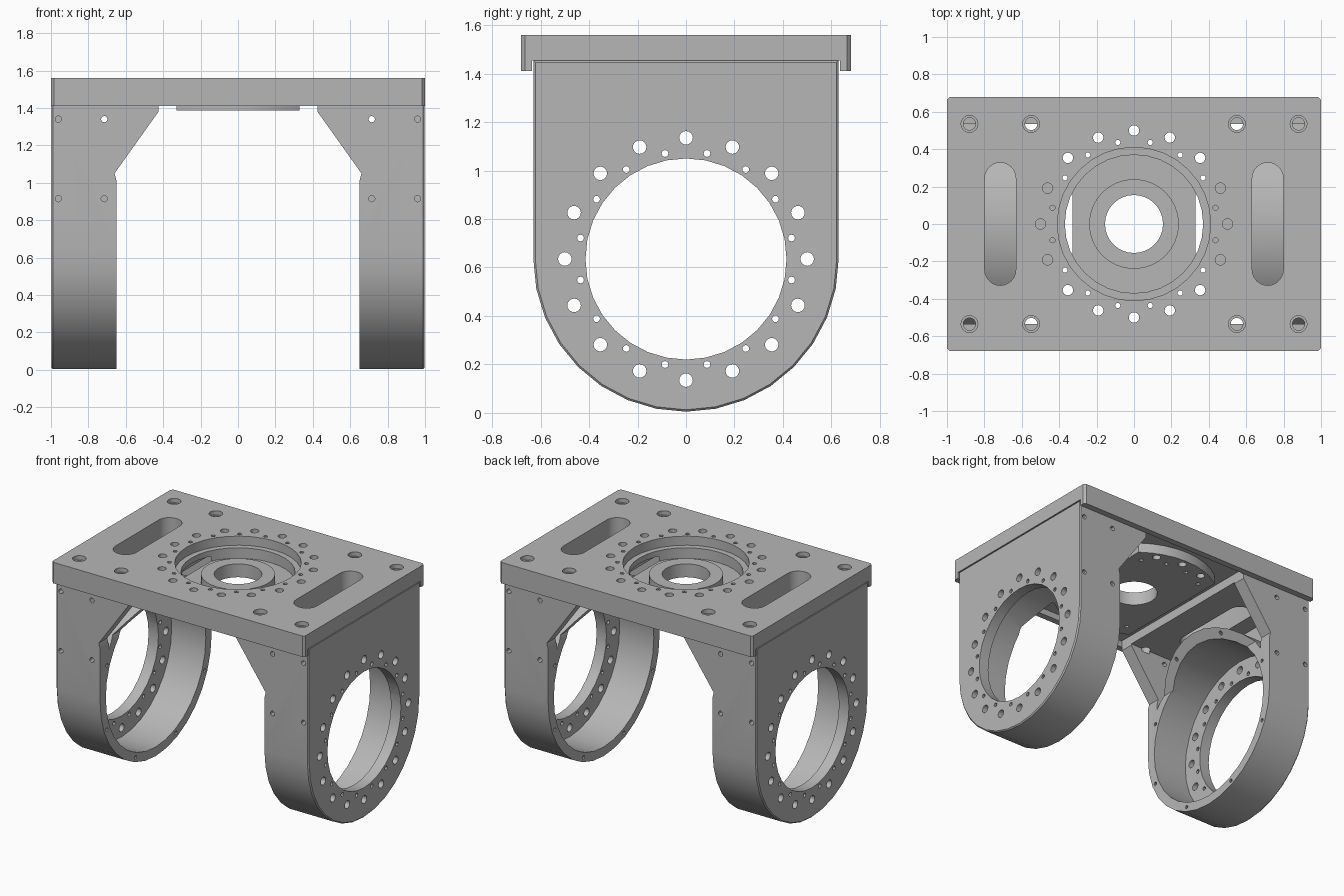
import bpy, bmesh
from math import sin, cos, pi, radians, asin

if "Cube" in bpy.data.objects:
    bpy.data.objects.remove(bpy.data.objects["Cube"], do_unlink=True)

grey = bpy.data.materials.new("machined grey")
grey.use_nodes = True
grey.diffuse_color = (0.47, 0.47, 0.47, 1)
grey.node_tree.nodes["Principled BSDF"].inputs["Base Color"].default_value = grey.diffuse_color

HUB = 0.635      # height of the leg bore axis
HALF = 0.63      # half width of a leg
SEAT = 1.455     # underside of the top plate


def circle(r, u=0, v=0, n=16):
    return [(u + r * cos(2 * pi * i / n), v + r * sin(2 * pi * i / n)) for i in range(n)]


def arc(r, a, b, n, u=0, v=0):
    return [(u + r * cos(a + (b - a) * i / n), v + r * sin(a + (b - a) * i / n)) for i in range(n + 1)]


def box(u0, u1, v0, v1):
    return [(u0, v0), (u1, v0), (u1, v1), (u0, v1)]


def prisms(name, axis, shapes):
    """One mesh object of outlines extruded along an axis: (outline, start, end)."""
    place = {"x": lambda u, v, d: (d, u, v),
             "y": lambda u, v, d: (u, d, v),
             "z": lambda u, v, d: (u, v, d)}[axis]
    bm = bmesh.new()
    for pts, a, b in shapes:
        lo = [bm.verts.new(place(u, v, a)) for u, v in pts]
        hi = [bm.verts.new(place(u, v, b)) for u, v in pts]
        bm.faces.new(lo)
        bm.faces.new(hi)
        for i in range(len(pts)):
            j = (i + 1) % len(pts)
            bm.faces.new((lo[i], lo[j], hi[j], hi[i]))
    bmesh.ops.recalc_face_normals(bm, faces=bm.faces)
    mesh = bpy.data.meshes.new(name)
    bm.to_mesh(mesh)
    bm.free()
    mesh.materials.append(grey)
    ob = bpy.data.objects.new(name, mesh)
    bpy.context.collection.objects.link(ob)
    return ob


def activate(ob):
    bpy.ops.object.select_all(action="DESELECT")
    ob.select_set(True)
    bpy.context.view_layer.objects.active = ob


def cut(ob, axis, shapes):
    tool = prisms("cutter", axis, shapes)
    tool.hide_render = True
    mod = ob.modifiers.new("cut", "BOOLEAN")
    mod.operation, mod.solver, mod.object = "DIFFERENCE", "EXACT", tool
    activate(ob)
    bpy.ops.object.modifier_apply(modifier=mod.name)
    bpy.data.objects.remove(tool, do_unlink=True)


def chamfer(ob, size, rule):
    bm = bmesh.new()
    bm.from_mesh(ob.data)
    edges = [e for e in bm.edges if rule(e.verts[0].co, e.verts[1].co)]
    bmesh.ops.bevel(bm, geom=edges, offset=size, segments=1, affect="EDGES")
    bm.to_mesh(ob.data)
    bm.free()


def smooth(ob):
    activate(ob)
    bpy.ops.object.shade_smooth_by_angle(angle=radians(30))


def bolt_circle(v, a, b):
    """Sixteen large and sixteen small holes around a bore."""
    out = []
    for i in range(16):
        t = 2 * pi * i / 16
        s = t + pi / 16
        out.append((circle(0.028, 0.5 * cos(t), v + 0.5 * sin(t)), a, b))
        out.append((circle(0.014, 0.444 * cos(s), v + 0.444 * sin(s), 12), a, b))
    return out


def slot(side):
    x, r, y = side * 0.715, 0.083, 0.245
    return arc(r, 0, pi, 12, x, y) + arc(r, pi, 2 * pi, 12, x, -y)


BOLTS = [(x, y) for x in (0.55, 0.88) for y in (-0.535, 0.535)]

# Top plate: channel underneath, stepped bore, slots and bolt holes
plate = prisms("top_plate", "z", [(box(-1, 1, -0.68, 0.68), 1.41, 1.56)])
chamfer(plate, 0.015, lambda p, q: abs(p.z - q.z) > 0.1)
cut(plate, "x", [(box(-0.635, 0.635, 1.3, SEAT), -1.2, 1.2)])
cut(plate, "z", [(circle(0.41, n=32), 1.495, 1.7)])
cut(plate, "z", [(circle(0.37, n=32), 1.3, 1.6), (slot(1), 1.3, 1.7), (slot(-1), 1.3, 1.7)]
    + bolt_circle(0, 1.3, 1.7))
cut(plate, "z", [(circle(0.045, s * x, y), 1.53, 1.7) for s in (-1, 1) for x, y in BOLTS])
cut(plate, "z", [(circle(0.033, s * x, y), 1.3, 1.6) for s in (-1, 1) for x, y in BOLTS])
smooth(plate)

# Bearing seat hung under the plate bore: clipped disc with a raised hub
clip = asin(0.33 / 0.55)
top_arc = arc(0.55, pi / 2 - clip, pi / 2 + clip, 8)
outline = top_arc + [(-u, -v) for u, v in top_arc]
seat = prisms("bearing_seat", "z", [(outline, 1.385, SEAT)])
cut(seat, "z", [(circle(0.37, n=32), 1.42, 1.6)])
cut(seat, "z", [(circle(0.155, n=32), 1.3, 1.6)] + bolt_circle(0, 1.3, 1.6))
smooth(seat)
hub = prisms("bearing_hub", "z", [(circle(0.24, n=32), 1.419, 1.48)])
cut(hub, "z", [(circle(0.155, n=32), 1.3, 1.6)])
smooth(hub)

# Leg: arched block with chamfered outer rim
arch = arc(HALF, pi, 2 * pi, 16, 0, HUB) + [(HALF, SEAT), (-HALF, SEAT)]
leg = prisms("left_leg", "x", [(arch, 0.4, 0.998)])
chamfer(leg, 0.008, lambda p, q: min(p.x, q.x) > 0.99)
# Sloped gusset profile
cut(leg, "y", [([(0.2, -0.1), (0.65, -0.1), (0.65, 1.01), (0.66, 1.05),
                 (0.425, 1.38), (0.425, 1.6), (0.2, 1.6)], -1, 1)])
# Wide inner bore and the pocket above the ring
lift = asin((HALF ** 2 - 0.535 ** 2) ** 0.5 / HALF)
pocket = arc(HALF, lift, pi - lift, 12, 0, HUB) + [(-0.535, 1.39), (0.535, 1.39)]
cut(leg, "x", [(circle(0.565, 0, HUB, 32), 0.2, 0.92), (pocket, 0.2, 0.92)])
# Cheek bore and its bolt circle
cut(leg, "x", [(circle(0.415, 0, HUB, 32), 0.85, 1.2)] + bolt_circle(HUB, 0.85, 1.2))
# Screw holes on the inner rim
rim = [pi / 8 + i * pi / 4 for i in range(8)]
cut(leg, "x", [(circle(0.013, 0.598 * cos(t), HUB + 0.598 * sin(t), 10), 0.5, 0.72) for t in rim])
# Screw holes on the front and back faces
side_holes = []
for x in (0.715, 0.96):
    for z in (0.915, 1.34):
        depth = 0.5 if x < 0.9 and z > 1 else 0.57
        for s in (-1, 1):
            side_holes.append((circle(0.017, x, z, 12), s * depth, s * 0.8))
cut(leg, "y", side_holes)
# Slot and bolt holes through the top flange
cut(leg, "z", [(slot(1), 1.32, 1.7)] + [(circle(0.033, x, y), 1.37, 1.7) for x, y in BOLTS])
smooth(leg)

# Opposite leg, mirrored
other = leg.copy()
other.data = leg.data.copy()
other.name = "right_leg"
bpy.context.collection.objects.link(other)
bm = bmesh.new()
bm.from_mesh(other.data)
bmesh.ops.scale(bm, vec=(-1, 1, 1), verts=bm.verts)
bmesh.ops.reverse_faces(bm, faces=bm.faces)
bm.to_mesh(other.data)
bm.free()
smooth(other)
